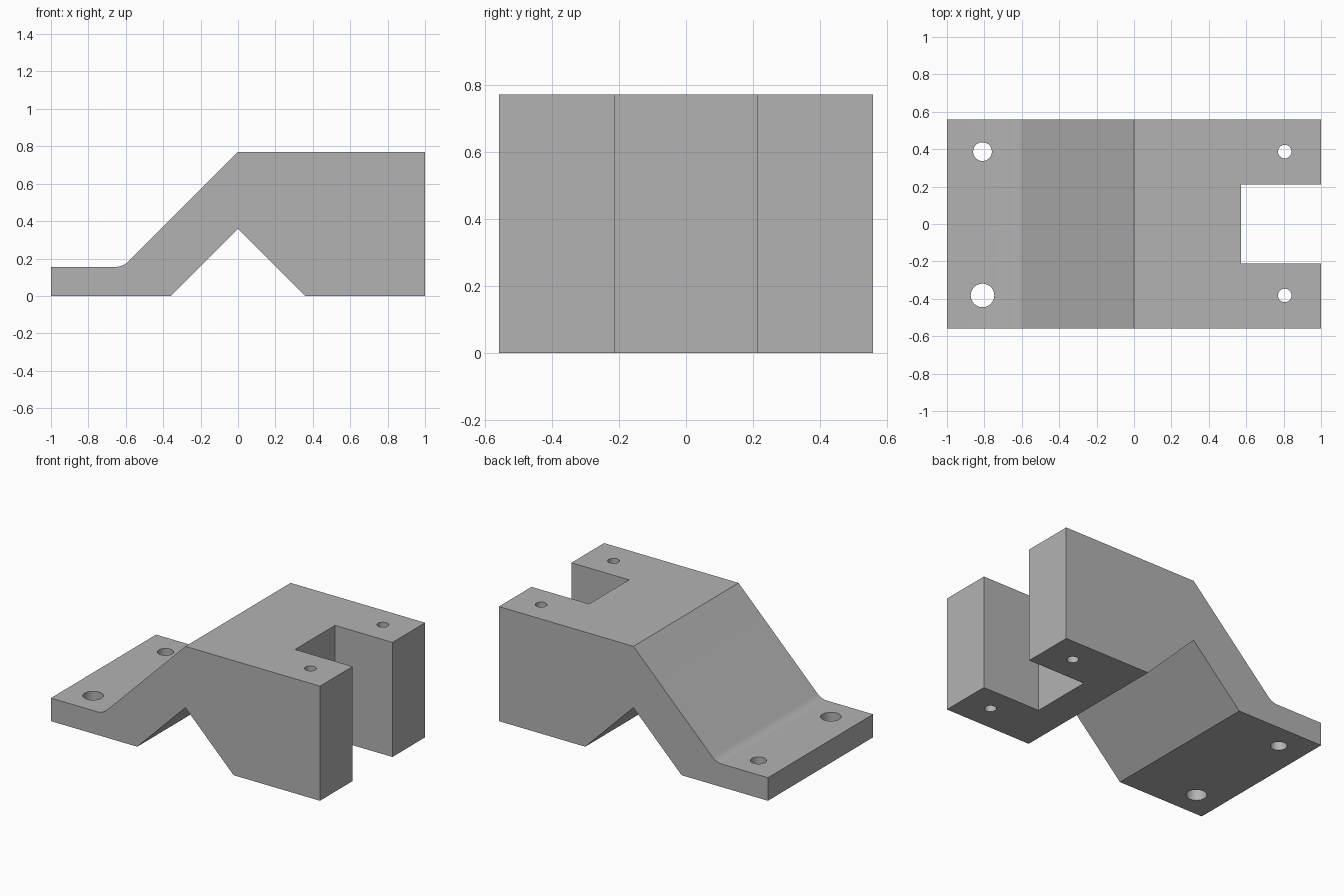
import bpy, math
from mathutils import Vector

cube = bpy.data.objects.get("Cube")
if cube:
    bpy.data.objects.remove(cube, do_unlink=True)

HALF_Y, TOP, FOOT, NOTCH = 0.558, 0.77, 0.155, 0.358

grey = bpy.data.materials.new("plain grey")
grey.use_nodes = True
colour = (0.45, 0.45, 0.45, 1)
grey.diffuse_color = colour
grey.node_tree.nodes["Principled BSDF"].inputs["Base Color"].default_value = colour


def fillet_points(bend, radius, steps=10):
    """Arc joining the level foot to the 45 degree ramp."""
    start = bend - radius * math.tan(math.pi / 8)
    for i in range(steps + 1):
        a = math.radians(45) * i / steps
        yield start + radius * math.sin(a), FOOT + radius * (1 - math.cos(a))


def extrude_profile(name, profile, half):
    """Solid made by sweeping an x-z outline along y."""
    n = len(profile)
    verts = [(x, y, z) for y in (-half, half) for x, z in profile]
    faces = [tuple(range(n)), tuple(reversed(range(n, 2 * n)))]
    faces += [((i + 1) % n, i, i + n, (i + 1) % n + n) for i in range(n)]
    mesh = bpy.data.meshes.new(name)
    mesh.from_pydata(verts, [], faces)
    obj = bpy.data.objects.new(name, mesh)
    bpy.context.collection.objects.link(obj)
    return obj


# Bracket body: foot, filleted ramp, raised block and V notch below
outline = [(-1, 0), (-NOTCH, 0), (0, NOTCH), (NOTCH, 0), (1, 0), (1, TOP), (0, TOP)]
outline += reversed(list(fillet_points(FOOT - TOP, 0.1)))
outline.append((-1, FOOT))
body = extrude_profile("bracket_body", outline, HALF_Y)
body.data.materials.append(grey)

# Open slot in the raised end
cutters = [extrude_profile("slot_cutter", [(0.572, -1), (1.5, -1), (1.5, 2), (0.572, 2)], 0.212)]

# Vertical screw holes: x, y, radius
for x, y, r in [(-0.81, 0.387, 0.05), (-0.81, -0.382, 0.063),
                (0.806, 0.387, 0.036), (0.806, -0.382, 0.036)]:
    bpy.ops.mesh.primitive_cylinder_add(vertices=48, radius=r, depth=4, location=(x, y, 0))
    hole = bpy.context.object
    hole.name = "hole_cutter"
    cutters.append(hole)

# Cut, then drop the cutters
for cutter in cutters:
    cutter.hide_render = True
    mod = body.modifiers.new("cut", 'BOOLEAN')
    mod.operation, mod.solver, mod.object = 'DIFFERENCE', 'EXACT', cutter
bpy.ops.object.select_all(action='DESELECT')
body.select_set(True)
bpy.context.view_layer.objects.active = body
for mod in list(body.modifiers):
    bpy.ops.object.modifier_apply(modifier=mod.name)
for cutter in cutters:
    bpy.data.objects.remove(cutter, do_unlink=True)

bpy.ops.object.shade_smooth_by_angle(angle=math.radians(30))
